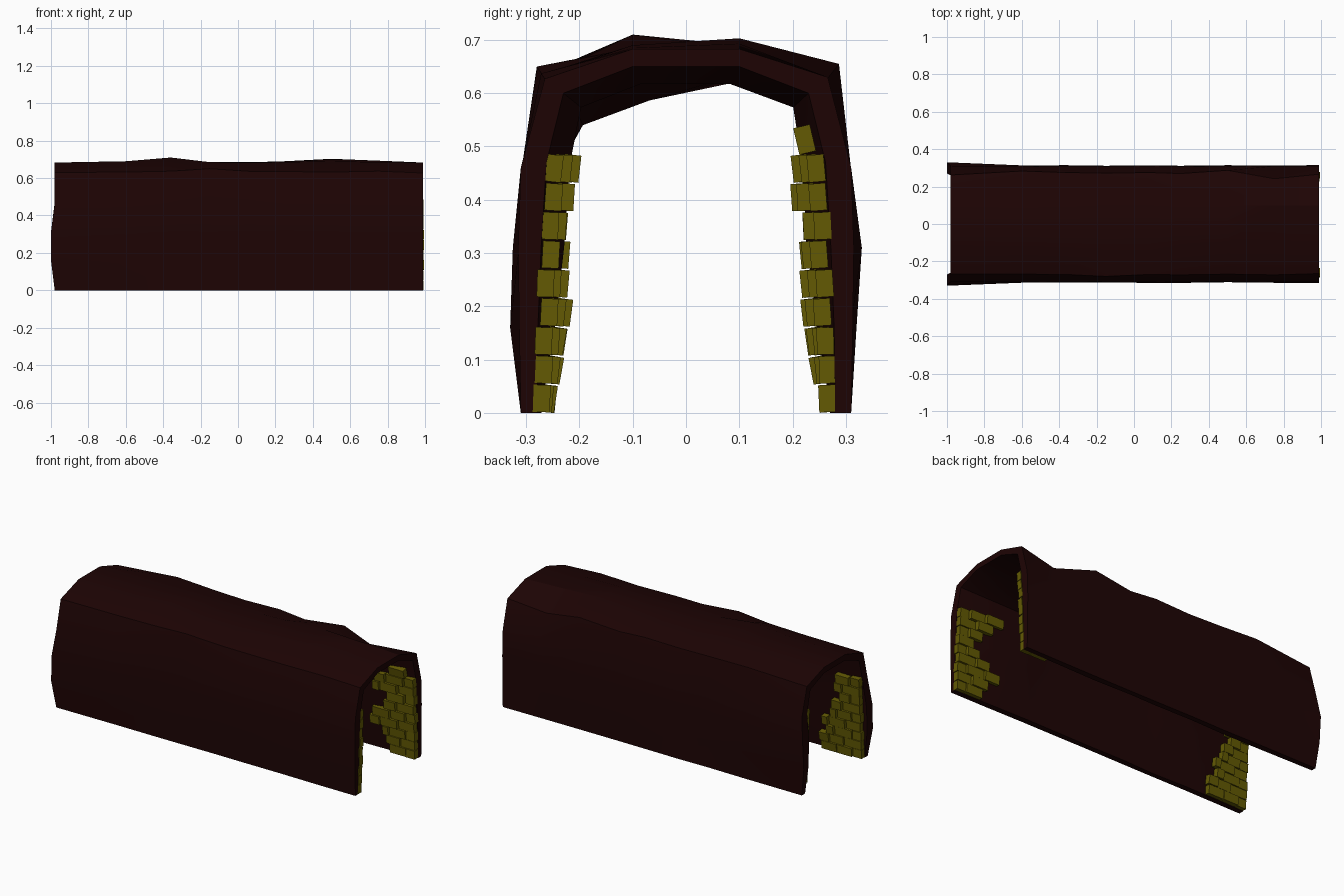
import bpy
import bmesh
import math
import random
from mathutils import Matrix

random.seed(4)

if "Cube" in bpy.data.objects:
    bpy.data.objects.remove(bpy.data.objects["Cube"])


def material(name, rgb):
    mat = bpy.data.materials.new(name)
    mat.use_nodes = True
    mat.diffuse_color = (*rgb, 1)
    shader = mat.node_tree.nodes["Principled BSDF"]
    shader.inputs["Base Color"].default_value = (*rgb, 1)
    return mat


def make_object(name, bm, mat, smooth=False):
    bmesh.ops.recalc_face_normals(bm, faces=bm.faces)
    mesh = bpy.data.meshes.new(name)
    bm.to_mesh(mesh)
    bm.free()
    mesh.materials.append(mat)
    obj = bpy.data.objects.new(name, mesh)
    bpy.context.collection.objects.link(obj)
    if smooth:
        bpy.ops.object.select_all(action="DESELECT")
        obj.select_set(True)
        bpy.context.view_layer.objects.active = obj
        bpy.ops.object.shade_smooth_by_angle(angle=math.radians(25))


rock = material("dark brown rock", (0.0125, 0.0012, 0.0012))
brick = material("mustard brick", (0.125, 0.102, 0.001))

# Half profiles (y, z) from the foot of the wall upwards
OUTER_WALL = [(.31, 0), (.313, .16), (.315, .31), (.31, .46)]
INNER_END = [(.28, 0), (.278, .16), (.272, .31), (.262, .47), (.23, .6), (.1, .65)]
INNER_MID = [(.272, 0), (.242, .16), (.222, .31), (.212, .46), (.195, .57), (.08, .613)]
CROWN_Y = .1

# Stations along the tunnel: x, front shoulder, back shoulder, front and back crown heights
STATIONS = [(-.98, (.268, .63), (.262, .63), .683, .683),
            (-.6, (.268, .632), (.283, .652), .69, .685),
            (-.36, (.27, .637), (.275, .645), .71, .69),
            (-.15, (.28, .65), (.272, .64), .685, .683),
            (.08, (.27, .635), (.275, .645), .683, .685),
            (.25, (.272, .635), (.27, .632), .685, .69),
            (.5, (.268, .632), (.287, .655), .69, .703),
            (.75, (.272, .637), (.242, .597), .685, .693),
            (.99, (.265, .627), (.266, .63), .683, .683)]


def inner_point(i, x):
    # the passage pinches a little way in from each mouth and relaxes in the middle
    pinch = min(max(0, .99 - abs(x)) / .27, .5 + max(0, abs(x) - .36) / .72)
    (y0, z0), (y1, z1) = INNER_END[i], INNER_MID[i]
    return y0 + (y1 - y0) * pinch, z0 + (z1 - z0) * pinch


def wall_y(x, z):
    pts = [inner_point(i, x) for i in range(len(INNER_END))]
    for (ya, za), (yb, zb) in zip(pts, pts[1:]):
        if z <= zb:
            return ya + (yb - ya) * (z - za) / (zb - za)
    return pts[-1][0]


def section(k):
    x, front_shoulder, back_shoulder, front_crown, back_crown = STATIONS[k]
    noise = 0 if k in (0, len(STATIONS) - 1) else .004

    def mouth_x(i):
        # the right mouth bulges outwards halfway up the walls
        return -1 if k == 0 and i in (1, 2) else x

    def outer(side):
        wall = [(y + random.uniform(-noise, 0), z) for y, z in OUTER_WALL]
        if k == 0:
            wall[1] = (.33 if side < 0 else .32, .16)
            wall[2] = (.325 if side < 0 else .33, .31)
        shoulder, crown = ((front_shoulder, front_crown) if side < 0
                           else (back_shoulder, back_crown))
        profile = wall + [shoulder, (CROWN_Y, crown)]
        return [(mouth_x(i), side * y, z) for i, (y, z) in enumerate(profile)]

    def inner(side):
        profile = []
        for i in range(len(INNER_END)):
            y, z = inner_point(i, x)
            y += random.uniform(-noise, noise)
            # the ceiling sags on the front side of one stretch
            if i >= 4 and k == 2 and side < 0:
                y -= .02
                z -= .045
            profile.append((mouth_x(i), side * y, z))
        return profile

    return outer(-1) + outer(1)[::-1] + inner(1) + inner(-1)[::-1]


# Tunnel shell: closed section loops lofted along x, with rims at both mouths
bm = bmesh.new()
loops = [[bm.verts.new(p) for p in section(k)] for k in range(len(STATIONS))]
count = len(loops[0])
for a, b in zip(loops, loops[1:]):
    for i in range(count):
        j = (i + 1) % count
        bm.faces.new((a[i], a[j], b[j], b[i]))
for loop in (loops[0], loops[-1]):
    for i in range(count // 2 - 1):
        bm.faces.new((loop[i], loop[i + 1], loop[count - 2 - i], loop[count - 1 - i]))
make_object("tunnel_shell", bm, rock, smooth=True)

# Exposed brickwork patches on the inner walls near the mouths
COURSE = .054


def brick_patch(name, mouth, side, reaches):
    bm = bmesh.new()
    direction = math.copysign(1, mouth)
    for row, reach in enumerate(reaches):
        z = COURSE * (row + .5)
        start = .045 if row == 9 else random.uniform(-.004, .003)
        first = row % 2 == 0
        while start < reach - .03:
            length = .06 if first else random.uniform(.09, .115)
            first = False
            length = min(length, max(.04, reach - start))
            x = mouth - direction * (start + length / 2)
            slope = (wall_y(x, z + .02) - wall_y(x, z - .02)) / .04
            y = side * (wall_y(x, z) - .01 + random.uniform(-.004, .003))
            tilt = -side * math.atan(slope) + random.uniform(-.02, .02)
            place = (Matrix.Translation((x, y, z)) @ Matrix.Rotation(tilt, 4, "X")
                     @ Matrix.Diagonal((length - .004, .032, COURSE - .003, 1)))
            bmesh.ops.create_cube(bm, size=1, matrix=place)
            start += length
    make_object(name, bm, brick)


brick_patch("bricks_left_back", .993, 1, [.19, .19, .2, .28, .28, .19, .19, .25, .24, .18])
brick_patch("bricks_left_front", .993, -1, [.17, .2, .29, .2, .14, .13, .15, .21, .28])
brick_patch("bricks_right_front", -.98, -1, [.28, .27, .22, .24, .19, .18, .13, .16, .15])
brick_patch("bricks_right_back", -.975, 1, [0, .25, .21, .24, .19, .18, .14, .18, .16])
